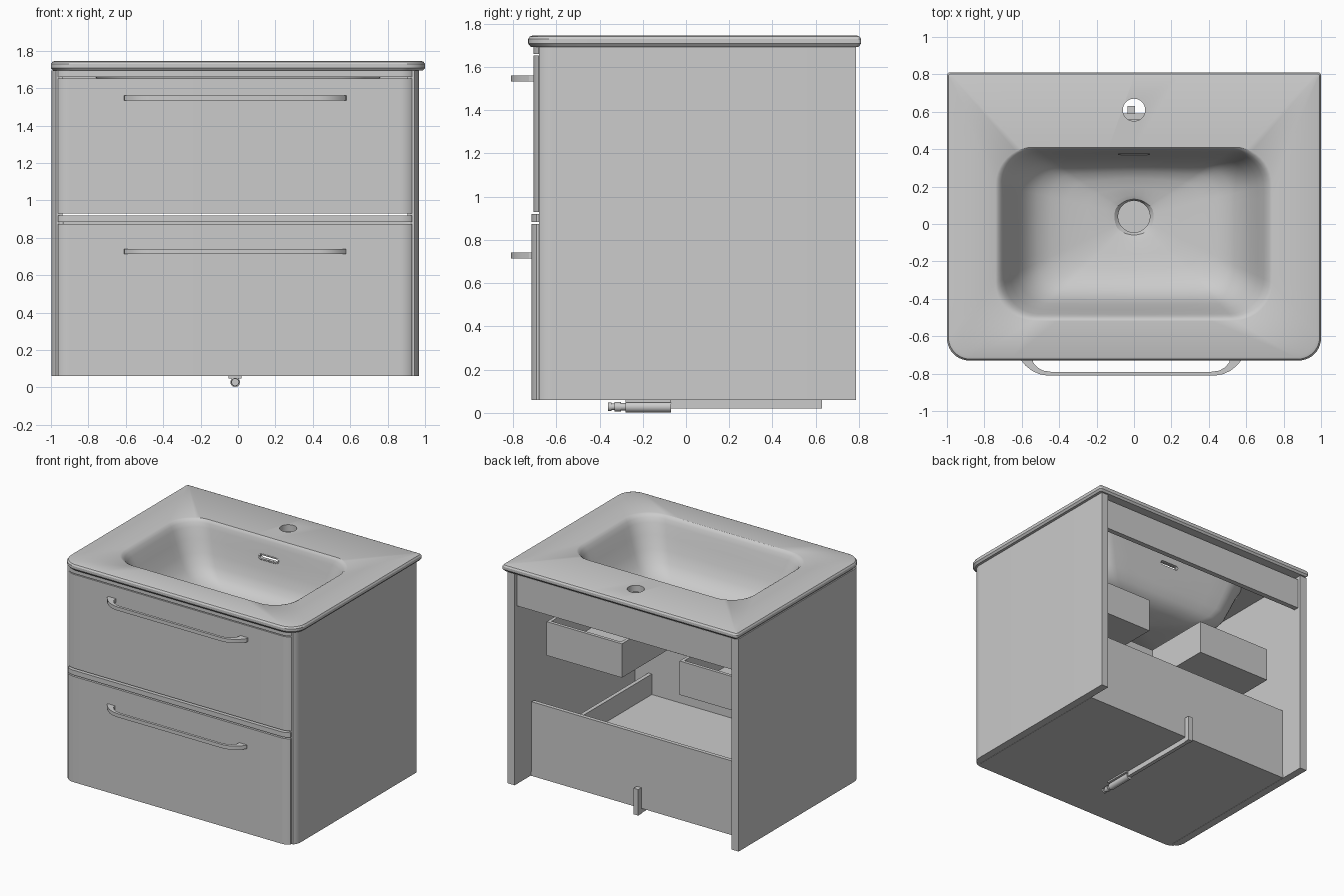
import bpy, bmesh
from math import sin, cos, pi, radians
from mathutils import Vector

if "Cube" in bpy.data.objects:
    bpy.data.objects.remove(bpy.data.objects["Cube"])

CX = -0.015          # cabinet centre line


def make(name, verts, faces, smooth=True):
    me = bpy.data.meshes.new(name)
    me.from_pydata(verts, [], faces)
    bm = bmesh.new()
    bm.from_mesh(me)
    bmesh.ops.recalc_face_normals(bm, faces=bm.faces)
    bm.to_mesh(me)
    bm.free()
    ob = bpy.data.objects.new(name, me)
    bpy.context.collection.objects.link(ob)
    if smooth:
        shade(ob)
    return ob


def shade(ob):
    bpy.ops.object.select_all(action='DESELECT')
    bpy.context.view_layer.objects.active = ob
    ob.select_set(True)
    bpy.ops.object.shade_smooth_by_angle(angle=radians(30))


def prism(name, pts, lo, hi, axis='z'):
    """Extrude a closed outline along z, or an x/z outline along y."""
    n = len(pts)
    if axis == 'z':
        verts = [(x, y, h) for h in (lo, hi) for x, y in pts]
    else:
        verts = [(x, h, z) for h in (lo, hi) for x, z in pts]
    faces = [list(range(n)), list(range(n, 2 * n))]
    faces += [(i, (i + 1) % n, n + (i + 1) % n, n + i) for i in range(n)]
    return make(name, verts, faces)


def box(name, x0, x1, y0, y1, z0, z1):
    return prism(name, [(x0, y0), (x1, y0), (x1, y1), (x0, y1)], z0, z1)


def circle(cx, cy, r, n=32):
    return [(cx + r * cos(2 * pi * i / n), cy + r * sin(2 * pi * i / n)) for i in range(n)]


def stadium(cx, cz, half, r, n=8):
    return ([(cx + half + r * cos(a), cz + r * sin(a)) for a in [-pi / 2 + pi * i / n for i in range(n + 1)]]
            + [(cx - half - r * cos(a), cz - r * sin(a)) for a in [-pi / 2 + pi * i / n for i in range(n + 1)]])


def rounded_rect(x0, x1, y0, y1, rf, rb, k=10, m=8):
    """Ring with k steps per corner and m steps per straight side."""
    corners = [(x1 - rb, y1 - rb, rb, 0), (x0 + rb, y1 - rb, rb, 90),
               (x0 + rf, y0 + rf, rf, 180), (x1 - rf, y0 + rf, rf, 270)]
    arcs = [[Vector((cx + r * cos(radians(a + 90 * i / k)), cy + r * sin(radians(a + 90 * i / k))))
             for i in range(k + 1)] for cx, cy, r, a in corners]
    ring = []
    for i, arc in enumerate(arcs):
        ring += arc
        nxt = arcs[(i + 1) % 4][0]
        ring += [arc[-1].lerp(nxt, j / m) for j in range(1, m)]
    return ring


# Washbasin: one closed loft running down the bowl, over the slab and back underneath
drain = Vector((0, 0.04))
rim = rounded_rect(-0.74, 0.74, -0.515, 0.41, 0.2, 0.2)
drain_ring = [drain + (p - drain).normalized() * 0.085 for p in rim]


def bowl_ring(t, z):
    return [(*p.lerp(d, t), z) for p, d in zip(rim, drain_ring)]


def slab_ring(inset, z):
    return [(*p, z) for p in rounded_rect(-1 + inset, 1 - inset, -0.73 + inset, 0.81 - inset, 0.12, 0.015)]


inside = [(1, 1.275), (0.97, 1.295), (0.9, 1.305), (0.75, 1.315), (0.58, 1.33), (0.45, 1.35), (0.34, 1.385),
          (0.25, 1.44), (0.18, 1.52), (0.12, 1.61), (0.07, 1.69), (0.045, 1.722), (0.02, 1.739), (0, 1.745)]
edge = [(0.02, 1.745), (0.007, 1.74), (0, 1.728), (0, 1.708), (0.012, 1.693)]
outside = [(-0.06, 1.693), (0.0, 1.62), (0.06, 1.53), (0.13, 1.43), (0.22, 1.36),
           (0.35, 1.315), (0.55, 1.285), (0.8, 1.265), (1, 1.25)]
rings = ([bowl_ring(*p) for p in inside] + [slab_ring(*p) for p in edge] + [bowl_ring(*p) for p in outside])
N, R = len(rim), len(rings)
faces = [(r * N + i, r * N + (i + 1) % N, (r + 1) % R * N + (i + 1) % N, (r + 1) % R * N + i)
         for r in range(R) for i in range(N)]
basin = make("washbasin", [v for ring in rings for v in ring], faces, False)

# Tap hole and overflow slot
for cutter in (prism("tap_hole_cutter", circle(0, 0.61, 0.06), 1.6, 1.9),
               prism("overflow_cutter", stadium(0, 1.6, 0.065, 0.015), 0.25, 0.6, 'y')):
    mod = basin.modifiers.new("hole", 'BOOLEAN')
    mod.operation, mod.object, mod.solver = 'DIFFERENCE', cutter, 'EXACT'
    bpy.context.view_layer.objects.active = basin
    bpy.ops.object.modifier_apply(modifier=mod.name)
    bpy.data.objects.remove(cutter)
shade(basin)

# Overflow trim ring
path = stadium(0, 1.6, 0.065, 0.017)
cu = bpy.data.curves.new("overflow_trim", 'CURVE')
cu.dimensions, cu.bevel_depth, cu.bevel_resolution = '3D', 0.006, 2
sp = cu.splines.new('POLY')
sp.points.add(len(path) - 1)
for p, (x, z) in zip(sp.points, path):
    p.co = (x, 0.377 + (z - 1.6) * 0.2, z, 1)
sp.use_cyclic_u = True
bpy.context.collection.objects.link(bpy.data.objects.new("overflow_trim", cu))


# Cabinet corner arc, shared by fronts and side panels
def corner(a, yf=-0.715):
    return 0.882 + 0.1 * cos(radians(a)), yf + 0.1 - 0.1 * sin(radians(a))


# Side panels with rounded front edge
for side, s in (("left", -1), ("right", 1)):
    pts = [(0.922, 0.785), (0.922, -0.679)] + [corner(a) for a in (40, 32, 24, 16, 8, 0)] + [(0.982, 0.785)]
    prism(side + "_side_panel", [(CX + s * x, y) for x, y in pts], 0.06, 1.693)


# Drawer fronts and trim strips with curved ends
def front(name, z0, z1, yf):
    half = [corner(a, yf) for a in range(90, 49, -5)]
    half.append((half[-1][0], -0.678))
    prism(name, [(CX + x, y) for x, y in half] + [(CX - x, y) for x, y in reversed(half)], z0, z1)


front("top_trim", 1.659, 1.693, -0.705)
front("upper_drawer_front", 0.93, 1.652, -0.705)
front("middle_trim", 0.883, 0.92, -0.715)
front("lower_drawer_front", 0.06, 0.873, -0.715)
box("middle_rail", CX - 0.92, CX + 0.92, -0.678, -0.65, 0.85, 0.915)

# Handles: flat bow outline
outer = [(0.595, -0.70), (0.592, -0.725), (0.565, -0.757), (0.53, -0.785), (0.49, -0.803), (0.45, -0.81)]
inner = [(0.43, -0.79), (0.47, -0.784), (0.5, -0.768), (0.525, -0.74), (0.53, -0.70)]
half = outer + inner
for name, z in (("upper_handle", 1.547), ("lower_handle", 0.727)):
    bow = ([(CX + x, y) for x, y in outer[::-1]] + [(CX + x, y) for x, y in inner[::-1]]
           + [(CX - x, y) for x, y in inner] + [(CX - x, y) for x, y in outer])
    prism(name, bow, z - 0.014, z + 0.014)

# Back rail and cabinet base
box("back_rail", CX - 0.922, CX + 0.922, 0.72, 0.76, 1.43, 1.67)
box("base_panel", CX - 0.92, CX + 0.92, -0.678, 0.59, 0.06, 0.09)

# Lower drawer box
box("lower_drawer_back", CX - 0.915, CX + 0.915, 0.56, 0.59, 0.09, 0.63)
box("lower_drawer_floor", CX - 0.78, CX + 0.78, -0.678, 0.56, 0.21, 0.237)
# Upper drawer box, cut out in the middle to clear the waste pipe
U, Y1, YU = 0.245, 0.45, -0.1
prism("upper_drawer_floor",
      [(CX + x, y) for x, y in ((-0.885, -0.675), (0.885, -0.675), (0.885, Y1), (U, Y1),
                                (U, YU), (-U, YU), (-U, Y1), (-0.885, Y1))], 0.94, 0.965)
box("upper_drawer_cutout_wall", CX - U, CX + U, YU - 0.025, YU, 0.965, 1.2)
for side, s in (("left", -1), ("right", 1)):
    def wall(name, a, b, y0, y1, z0, z1):
        xs = sorted((CX + s * a, CX + s * b))
        box(side + name, *xs, y0, y1, z0, z1)
    wall("_lower_drawer_side", 0.78, 0.81, -0.678, 0.56, 0.09, 0.395)
    wall("_upper_drawer_back", U, 0.885, Y1 - 0.025, Y1, 0.965, 1.2)
    wall("_upper_drawer_inner_wall", U, U + 0.025, YU - 0.025, Y1 - 0.025, 0.965, 1.2)
    wall("_upper_drawer_side", 0.86, 0.885, -0.675, Y1 - 0.025, 0.965, 1.2)

# Rod under the base with its upright at the back
box("rod_upright", CX - 0.02, CX + 0.02, 0.592, 0.63, 0.02, 0.22)
box("rod_bar", CX - 0.015, CX + 0.015, -0.08, 0.63, 0.02, 0.06)
prism("rod_sleeve", circle(CX, 0.028, 0.026, 24), -0.28, -0.07, 'y')
box("rod_sleeve_mount", CX - 0.035, CX + 0.035, -0.28, -0.07, 0.048, 0.06)
for i, (y0, y1, r) in enumerate(((-0.3, -0.28, 0.017), (-0.33, -0.3, 0.022), (-0.345, -0.33, 0.015), (-0.36, -0.345, 0.02))):
    prism("rod_knob_%d" % (i + 1), circle(CX, 0.028, r, 24), y0, y1, 'y')
